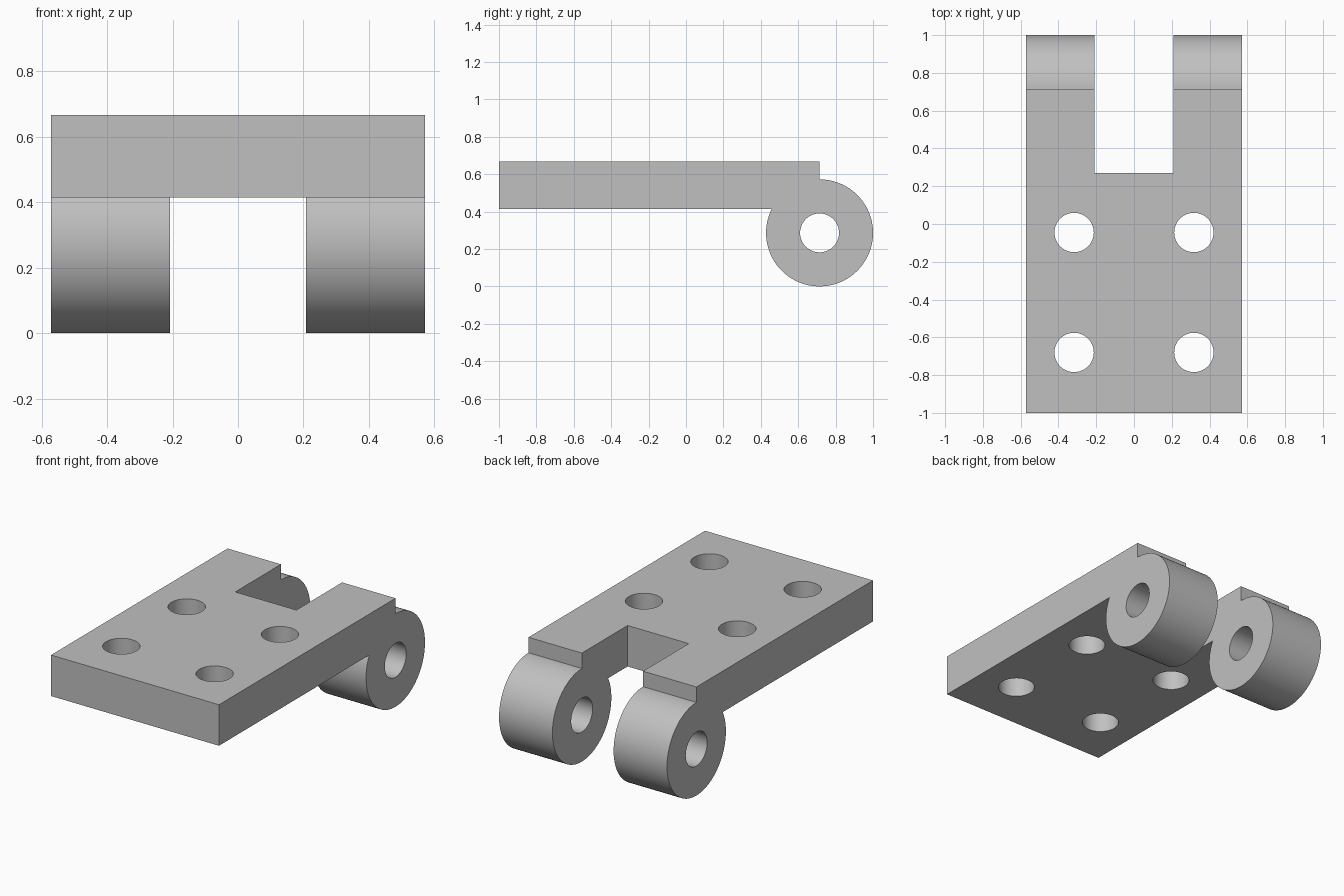
import bpy, bmesh
from math import pi, sin, cos, asin
from mathutils import Matrix, Vector

old = bpy.data.objects.get("Cube")
if old:
    bpy.data.objects.remove(old, do_unlink=True)

HALF_W = 0.571                       # half width of the leaf
BOTTOM, TOP = 0.415, 0.667           # plate heights
PIN_Y, PIN_Z, BARREL_R = 0.714, 0.286, 0.286
HOLE_R = 0.104
SEGMENTS = 96

steel = bpy.data.materials.new("grey_metal")
steel.use_nodes = True
grey = (0.53, 0.53, 0.53, 1)
steel.diffuse_color = grey
steel.node_tree.nodes["Principled BSDF"].inputs["Base Color"].default_value = grey


def add_object(name, bm):
    bmesh.ops.recalc_face_normals(bm, faces=bm.faces)
    mesh = bpy.data.meshes.new(name)
    bm.to_mesh(mesh)
    bm.free()
    mesh.materials.append(steel)
    obj = bpy.data.objects.new(name, mesh)
    bpy.context.collection.objects.link(obj)
    return obj


def rod(name, centre, depth, axis):
    bm = bmesh.new()
    turn = Matrix.Rotation(pi / 2, 4, 'Y') if axis == 'X' else Matrix()
    bmesh.ops.create_cone(bm, cap_ends=True, segments=SEGMENTS, radius1=HOLE_R,
                          radius2=HOLE_R, depth=depth,
                          matrix=Matrix.Translation(centre) @ turn)
    return add_object(name, bm)


def box(name, low, high):
    bm = bmesh.new()
    low, high = Vector(low), Vector(high)
    bmesh.ops.create_cube(bm, size=1, matrix=Matrix.Translation((low + high) / 2)
                          @ Matrix.Diagonal((*(high - low), 1)))
    return add_object(name, bm)


# Leaf: plate and barrel share one side outline, extruded across the width
start = pi / 2
end = asin((BOTTOM - PIN_Z) / BARREL_R) - pi     # mirrored to the plate side
end = -pi - asin((BOTTOM - PIN_Z) / BARREL_R) + 2 * asin((BOTTOM - PIN_Z) / BARREL_R)
sweep_end = -pi - asin((BOTTOM - PIN_Z) / BARREL_R)
outline = [(-1, BOTTOM), (-1, TOP), (PIN_Y, TOP)]
for i in range(SEGMENTS + 1):
    a = start + (sweep_end - start) * i / SEGMENTS
    outline.append((PIN_Y + BARREL_R * cos(a), PIN_Z + BARREL_R * sin(a)))
bm = bmesh.new()
side = bm.faces.new([bm.verts.new((-HALF_W, y, z)) for y, z in outline])
extruded = bmesh.ops.extrude_face_region(bm, geom=[side], use_keep_orig=True)
bmesh.ops.translate(bm, vec=(2 * HALF_W, 0, 0),
                    verts=[v for v in extruded["geom"] if isinstance(v, bmesh.types.BMVert)])
leaf = add_object("hinge_leaf", bm)

# Cutters: knuckle gap, pin bore and four screw holes
cutters = [box("knuckle_gap", (-0.208, 0.27, -0.5), (0.208, 1.5, 1.2)),
           rod("pin_bore", (0, PIN_Y, PIN_Z), 2, 'X')]
for x in (-0.317, 0.317):
    for y in (-0.68, -0.045):
        cutters.append(rod("screw_hole", (x, y, TOP), 1, 'Z'))

bpy.ops.object.select_all(action='DESELECT')
leaf.select_set(True)
bpy.context.view_layer.objects.active = leaf
for cutter in cutters:
    cutter.hide_render = True
    mod = leaf.modifiers.new(cutter.name, 'BOOLEAN')
    mod.operation, mod.solver, mod.object = 'DIFFERENCE', 'EXACT', cutter
    bpy.ops.object.modifier_apply(modifier=mod.name)
    bpy.data.objects.remove(cutter, do_unlink=True)

bpy.ops.object.shade_smooth_by_angle(angle=pi / 6)
